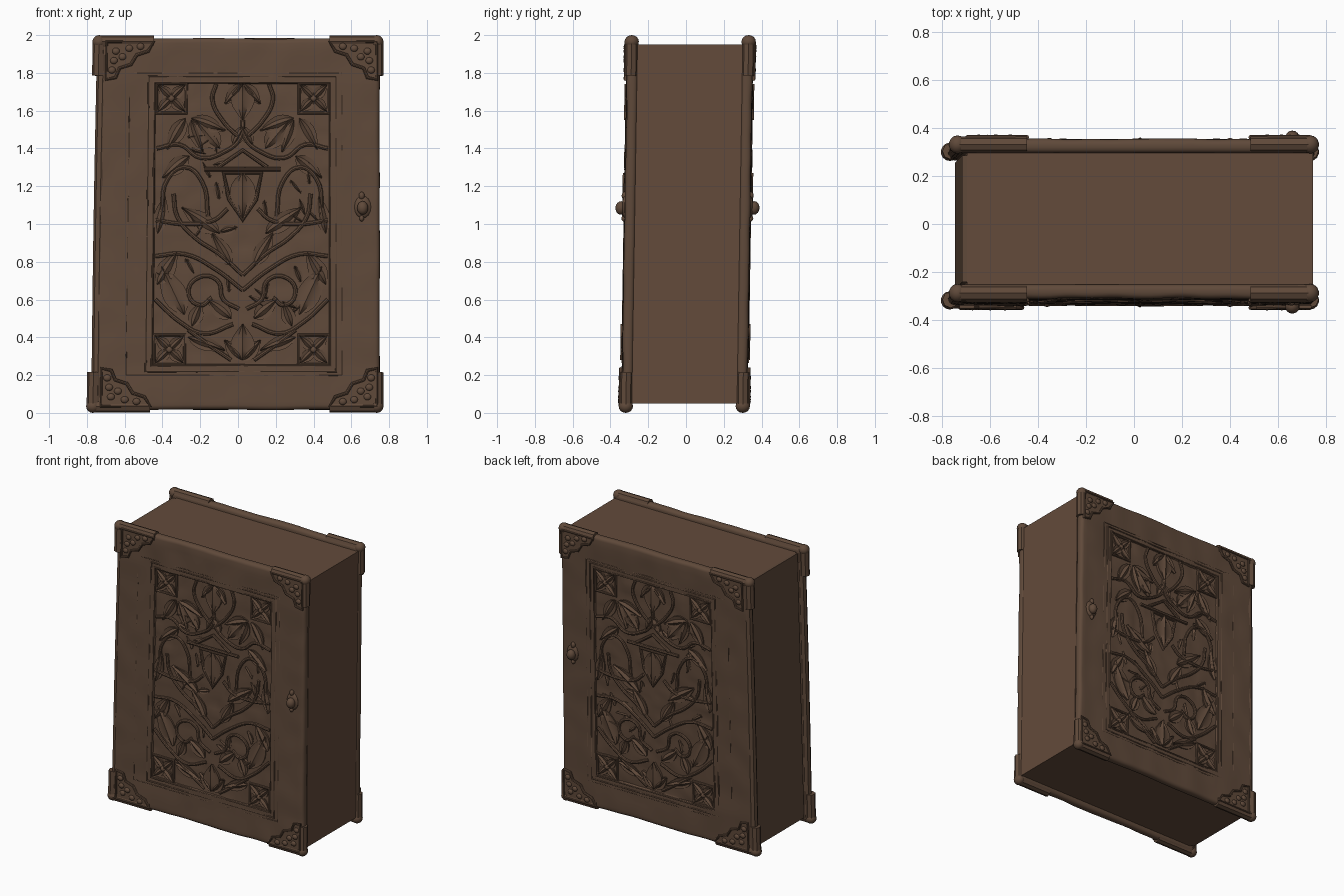
import bpy, bmesh, math, random
from mathutils import Vector, Matrix, noise

random.seed(4)
if "Cube" in bpy.data.objects:
    bpy.data.objects.remove(bpy.data.objects["Cube"])


def material(name, rgb):
    m = bpy.data.materials.new(name)
    m.use_nodes = True
    m.diffuse_color = (*rgb, 1)
    m.node_tree.nodes["Principled BSDF"].inputs["Base Color"].default_value = (*rgb, 1)
    return m


LEATHER = material("brown leather", (0.115, 0.067, 0.042))
PAPER = material("aged brown paper", (0.125, 0.069, 0.043))
CX = 0.025                                   # centre line of the carved panel
X0, X1, Z0, Z1 = -0.44, 0.49, 0.25, 1.75     # carved panel bounds


def place(p, side):
    """Board coordinates (x, outward depth, z) to world; side -1 front, 1 back."""
    x, d, z = p
    if x < 0:
        x *= 1 + 0.045 * (1 - z / 2)
    inner = 0.28 if side > 0 else -0.267
    return Vector((x, inner + side * d + 0.016 * (z - 1), z))


def finish(bm, name, side=0, mat=LEATHER):
    if side:
        for v in bm.verts:
            v.co = place(v.co, side)
    bmesh.ops.recalc_face_normals(bm, faces=bm.faces)
    me = bpy.data.meshes.new(name)
    bm.to_mesh(me)
    bm.free()
    ob = bpy.data.objects.new(name, me)
    bpy.context.collection.objects.link(ob)
    me.materials.append(mat)
    smooth(ob)
    return ob


def smooth(ob):
    bpy.ops.object.select_all(action="DESELECT")
    ob.select_set(True)
    bpy.context.view_layer.objects.active = ob
    bpy.ops.object.shade_smooth_by_angle(angle=math.radians(40))


def tubes(name, paths, r, side):
    """Rounded strands; each path is (points, closed, smooth)."""
    cu = bpy.data.curves.new(name, "CURVE")
    cu.dimensions = "3D"
    cu.bevel_depth, cu.bevel_resolution, cu.resolution_u = r, 2, 5
    cu.use_fill_caps = True
    for pts, closed, soft in paths:
        sp = cu.splines.new("BEZIER")
        sp.bezier_points.add(len(pts) - 1)
        sp.use_cyclic_u = closed
        for bp, p in zip(sp.bezier_points, pts):
            bp.co = place(p, side)
            bp.handle_left_type = bp.handle_right_type = "AUTO" if soft else "VECTOR"
    ob = bpy.data.objects.new(name, cu)
    bpy.context.collection.objects.link(ob)
    cu.materials.append(LEATHER)
    bpy.ops.object.select_all(action="DESELECT")
    ob.select_set(True)
    bpy.context.view_layer.objects.active = ob
    bpy.ops.object.convert(target="MESH")
    smooth(bpy.context.object)


def leaf(bm, x, z, angle, length, width, low=0.036, top=0.064):
    """Pointed leaf with a raised midrib, growing from (x, z)."""
    a = math.radians(angle)
    rows = []
    for i in range(9):
        t = i / 8
        w = width / 2 * math.sin(math.pi * t ** 0.8) + 0.003
        ring = []
        for s, d in ((-1, low), (-1, top - 0.01), (-0.45, top - 0.014), (0, top), (0.45, top - 0.014), (1, top - 0.01), (1, low)):
            u, v = t * length, s * w
            ring.append(bm.verts.new((x + u * math.cos(a) - v * math.sin(a), d,
                                      z + u * math.sin(a) + v * math.cos(a))))
        rows.append(ring)
    for r, q in zip(rows, rows[1:]):
        for k in range(7):
            bm.faces.new((r[k], r[(k + 1) % 7], q[(k + 1) % 7], q[k]))


def ball(bm, p, size):
    m = Matrix.Translation(p) @ Matrix.Diagonal((*size, 1))
    bmesh.ops.create_uvsphere(bm, u_segments=14, v_segments=8, radius=1, matrix=m)


def board(side):
    """Worn leather board with a sunken carved panel."""
    bm = bmesh.new()
    m = Matrix.Translation((0.005, 0.029, 1.0)) @ Matrix.Diagonal((1.49, 0.058, 1.965, 1))
    bmesh.ops.create_cube(bm, size=1, matrix=m)
    bmesh.ops.bevel(bm, geom=bm.edges[:], offset=0.024, segments=4, profile=0.5, affect="EDGES")
    xs = [-0.7 + i * 0.035 for i in range(41)] + [X0, X0 + 0.008, X1 - 0.008, X1]
    zs = [0.06 + i * 0.035 for i in range(54)] + [Z0, Z0 + 0.008, Z1 - 0.008, Z1]
    for axis, cuts in (((1, 0, 0), xs), ((0, 0, 1), zs)):
        for c in cuts:
            bmesh.ops.bisect_plane(bm, geom=bm.verts[:] + bm.edges[:] + bm.faces[:],
                                   plane_co=Vector(axis) * c, plane_no=axis)
    for v in bm.verts:
        x, d, z = v.co
        n = noise.noise(Vector((x * 7, side * 3, z * 6)))
        if d > 0.04:
            v.co.y += 0.006 * n
        if X0 + 0.004 < x < X1 - 0.004 and Z0 + 0.004 < z < Z1 - 0.004 and d > 0.03:
            v.co.y = 0.045 + 0.008 * noise.noise(Vector((x * 14, side * 5, z * 14)))
        v.co.x += 0.004 * noise.noise(Vector((z * 3, side, 0))) * abs(x)
        v.co.z += 0.005 * noise.noise(Vector((x * 3, side, 4))) * abs(z - 1)
    return bm


def rect(x0, x1, z0, z1, d):
    return ([(x0, d, z0), (x1, d, z0), (x1, d, z1), (x0, d, z1)], True, False)


# Strands and leaves of one half of the carving: offset from centre line, height
VINES = [
    [(0, 1.55), (0.01, 1.46), (0.1, 1.38), (0.22, 1.35), (0.33, 1.42), (0.45, 1.4)],
    [(0.02, 1.46), (0.1, 1.54), (0.16, 1.66), (0.14, 1.74)],
    [(0.18, 1.04), (0.21, 1.22), (0.3, 1.3), (0.39, 1.24), (0.42, 1.05)],
    [(0, 0.73), (0.12, 0.84), (0.25, 0.93), (0.34, 1.04), (0.36, 1.16)],
    [(0, 0.65), (0.14, 0.76), (0.3, 0.84), (0.45, 0.83)],
    [(0.02, 0.55), (0.1, 0.6), (0.13, 0.7), (0.22, 0.72), (0.28, 0.64), (0.22, 0.57), (0.16, 0.61)],
    [(0.05, 0.47), (0.2, 0.42), (0.32, 0.48), (0.45, 0.6)],
    [(0.06, 0.28), (0.16, 0.35), (0.28, 0.44)],
    [(0.08, 1.08), (0.15, 1.02), (0.3, 1.0), (0.45, 1.02)],
]
LEAVES = [
    (0.27, 1.56, 200, 0.19, 0.08), (0.27, 1.55, 250, 0.18, 0.07), (0.3, 1.56, 300, 0.19, 0.08),
    (0.12, 1.4, 50, 0.2, 0.1), (0.28, 1.36, 320, 0.18, 0.08), (0.12, 0.95, 35, 0.24, 0.09),
    (0.3, 0.52, 65, 0.28, 0.12), (0.26, 0.46, 110, 0.13, 0.07), (0.06, 0.78, 60, 0.2, 0.08),
    (0.44, 0.68, 120, 0.2, 0.09), (0.28, 0.4, 200, 0.2, 0.07), (0.44, 0.95, 100, 0.2, 0.07),
    (0.06, 0.5, 40, 0.16, 0.08), (0.05, 1.42, 120, 0.12, 0.06),
]


def carving(side):
    bm = bmesh.new()
    lines = []
    for s in (1, -1):
        for path in VINES:
            lines.append(([(CX + s * u, 0.05, z) for u, z in path], False, True))
        for u, z, a, l, w in LEAVES:
            leaf(bm, CX + s * u, z, a if s > 0 else 180 - a, l, w)
        # four-petal flowers in the panel corners
        for zc in (0.335, 1.665):
            xc = CX + s * 0.375
            for k in range(4):
                leaf(bm, xc, zc, 45 + 90 * k, 0.1, 0.055)
            lines.append(rect(xc - 0.078, xc + 0.078, zc - 0.078, zc + 0.078, 0.046))
            ball(bm, (xc, 0.054, zc), (0.018, 0.014, 0.018))
        # small filler leaves
        for i in range(14):
            leaf(bm, CX + s * random.uniform(0.06, 0.37), random.uniform(0.5, 1.5),
                 random.uniform(0, 360), 0.09, 0.04, top=0.056)
    # top and bottom palmettes on the centre line
    for z, a in ((1.74, 270), (0.28, 90)):
        leaf(bm, CX, z, a, 0.19, 0.12, top=0.07)
        for s in (-1, 1):
            leaf(bm, CX, z, a + 42 * s, 0.14, 0.07)
    # shield pendant under a small gable
    leaf(bm, CX, 1.27, 270, 0.24, 0.13, top=0.072)
    for pts, closed in (([(-0.2, 1.29), (0.2, 1.29)], False), ([(-0.13, 1.3), (0, 1.39), (0.13, 1.3)], False),
                        ([(-0.1, 1.27), (0.1, 1.27), (0.07, 1.13), (0, 1.02), (-0.07, 1.13)], True)):
        lines.append(([(CX + u, 0.055, z) for u, z in pts], closed, False))
    finish(bm, "carved_leaves", side)
    tubes("carved_vines", lines, 0.011, side)


def corner(side, sx, top):
    """Chased corner guard with rolled edges."""
    x, ux = (0.735, -1) if sx > 0 else (-0.695, 1)
    z, uz = (1.965, -1) if top else (0.035, 1)
    tri = [(x + ux * a, z + uz * b) for a, b in
           ((0, 0), (0.25, 0), (0.22, 0.05), (0.16, 0.07), (0.13, 0.12), (0.07, 0.14), (0.05, 0.19), (0, 0.2))]
    bm = bmesh.new()
    f = bm.faces.new([bm.verts.new((a, 0.05, b)) for a, b in tri])
    ext = bmesh.ops.extrude_face_region(bm, geom=[f])
    for v in ext["geom"]:
        if isinstance(v, bmesh.types.BMVert):
            v.co.y = 0.065
    for a, b in ((0.05, 0.05), (0.12, 0.035), (0.18, 0.025), (0.04, 0.1), (0.085, 0.08), (0.03, 0.15)):
        ball(bm, (x + ux * a, 0.066, z + uz * b), (0.02, 0.012, 0.018))
    finish(bm, "corner_plate", side)
    tubes("corner_rim", [([(a, 0.066, b) for a, b in tri], True, False)], 0.009, side)
    e = 0.735 * sx
    tubes("corner_rolled_edge", [([(e, 0.036, z), (x + ux * 0.25, 0.036, z)], False, False),
                                 ([(e, 0.036, z), (e, 0.036, z + uz * 0.18)], False, False)], 0.034, side)
    bm = bmesh.new()
    ball(bm, (e, 0.036, z), (0.036, 0.038, 0.035))
    finish(bm, "corner_tip", side)


def clasp(side):
    """Studded knob near the opening edge."""
    bm = bmesh.new()
    ball(bm, (0.66, 0.055, 1.09), (0.045, 0.02, 0.06))
    ball(bm, (0.66, 0.078, 1.085), (0.03, 0.03, 0.036))
    for z, r in ((1.15, 0.016), (1.03, 0.013)):
        ball(bm, (0.655, 0.06, z), (r, 0.016, r * 1.3))
    finish(bm, "clasp_knob", side)


# Page block and flat spine, leaning and widening toward the foot
for name, mat, lo, hi in (("page_block", PAPER, -0.695, 0.745), ("spine", LEATHER, -0.715, -0.69)):
    bm = bmesh.new()
    rows = []
    for z in (0.05, 1.95):
        rows.append([bm.verts.new(place((x, -0.01 if name == "spine" else 0.005, z), s))
                     for x, s in ((lo, -1), (hi, -1), (hi, 1), (lo, 1))])
    bm.faces.new(rows[0])
    bm.faces.new(rows[1])
    for k in range(4):
        j = (k + 1) % 4
        bm.faces.new((rows[0][k], rows[0][j], rows[1][j], rows[1][k]))
    finish(bm, name, mat=mat)

for side, label in ((-1, "front"), (1, "back")):
    finish(board(side), label + "_board", side)
    carving(side)
    tubes("panel_frame", [rect(X0, X1, Z0, Z1, 0.053), rect(X0 - 0.03, X1 + 0.03, Z0 - 0.03, Z1 + 0.03, 0.053)], 0.008, side)
    tubes("tooled_border", [rect(-0.57, 0.55, 0.2, 1.8, 0.054)], 0.005, side)
    tubes("hinge_roll", [([(-0.715, 0.03, 0.05), (-0.718, 0.03, 1.0), (-0.715, 0.03, 1.95)], False, True)], 0.031, side)
    clasp(side)
    for sx in (-1, 1):
        for top in (False, True):
            corner(side, sx, top)
